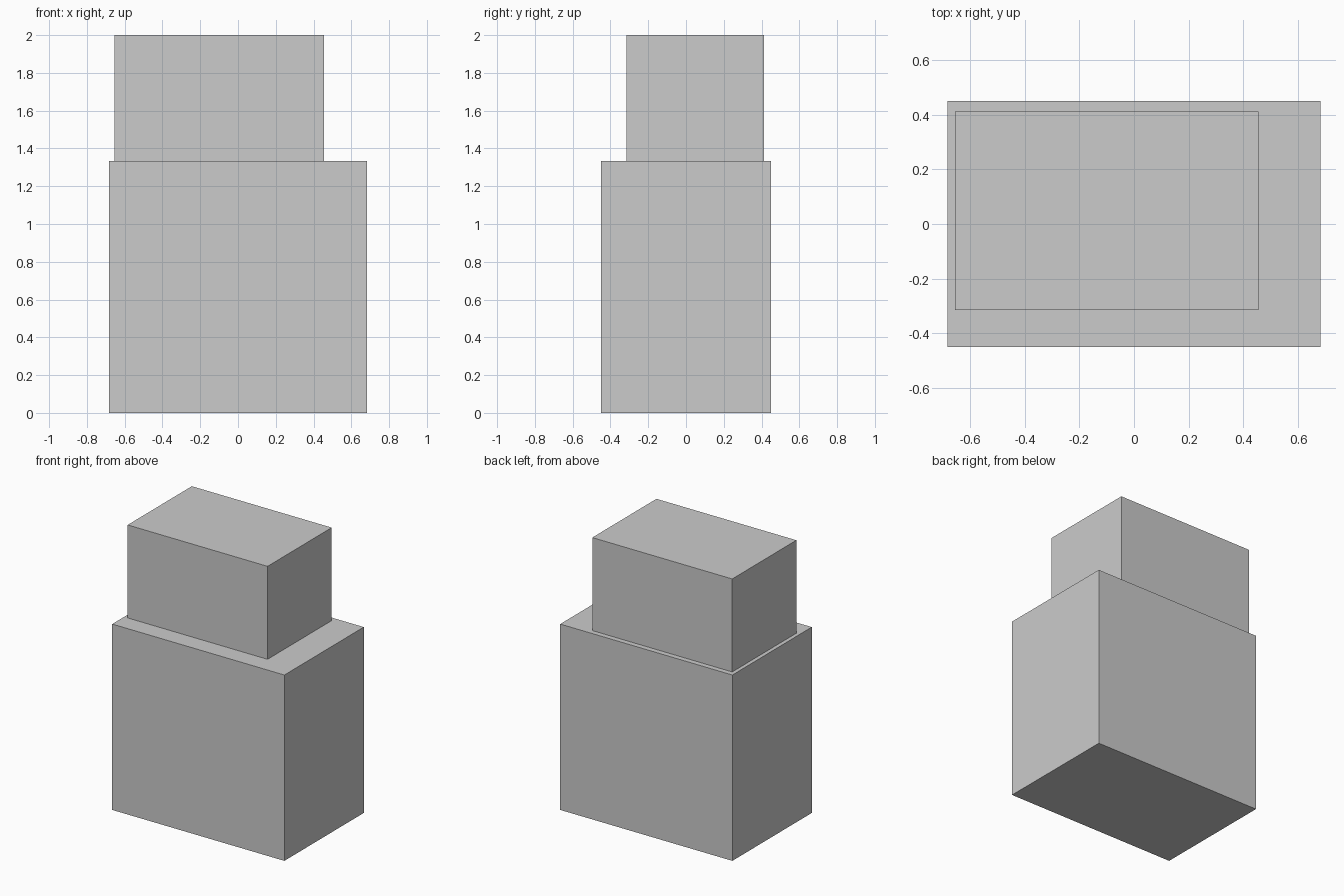
import bpy

if "Cube" in bpy.data.objects:
    bpy.data.objects.remove(bpy.data.objects["Cube"])


def box(name, lo, hi):
    """Add a box spanning two opposite corners."""
    centre = [(a + b) / 2 for a, b in zip(lo, hi)]
    size = [b - a for a, b in zip(lo, hi)]
    bpy.ops.mesh.primitive_cube_add(size=1, location=centre)
    obj = bpy.context.object
    obj.name = name
    obj.scale = size
    bpy.ops.object.transform_apply(location=False, rotation=False, scale=True)
    return obj


# Large lower block
box("lower_block", (-0.683, -0.45, 0), (0.683, 0.45, 1.333))

# Smaller block on top, offset towards the back left
box("upper_block", (-0.655, -0.315, 1.333), (0.455, 0.412, 2.0))
